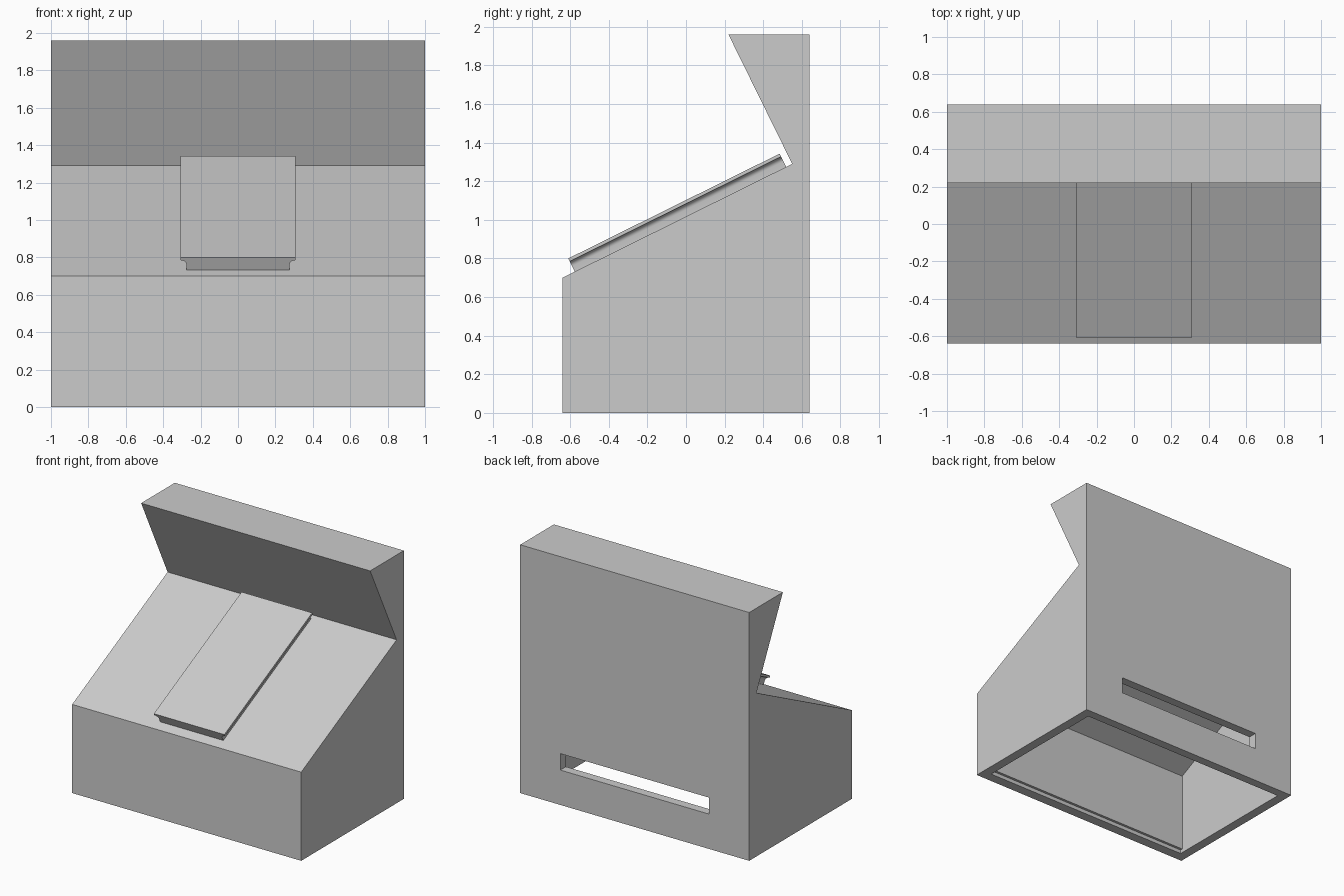
import bpy, bmesh, math
from mathutils import Matrix, Vector

cube = bpy.data.objects.get("Cube")
if cube:
    bpy.data.objects.remove(cube, do_unlink=True)

grey = bpy.data.materials.new("light grey")
grey.use_nodes = True
grey.diffuse_color = (0.6, 0.6, 0.6, 1)
grey.node_tree.nodes["Principled BSDF"].inputs["Base Color"].default_value = grey.diffuse_color


def prism(name, outline, axis, start, end):
    """Sweep a closed outline of 3D points along an axis."""
    bm = bmesh.new()
    axis = Vector(axis)
    face = bm.faces.new([bm.verts.new(Vector(p) + axis * start) for p in outline])
    new = bmesh.ops.extrude_face_region(bm, geom=[face])["geom"]
    bmesh.ops.translate(bm, vec=axis * (end - start),
                        verts=[v for v in new if isinstance(v, bmesh.types.BMVert)])
    bmesh.ops.recalc_face_normals(bm, faces=bm.faces)
    mesh = bpy.data.meshes.new(name)
    bm.to_mesh(mesh)
    bm.free()
    obj = bpy.data.objects.new(name, mesh)
    mesh.materials.append(grey)
    bpy.context.collection.objects.link(obj)
    return obj


def side_prism(name, profile, half_width):
    return prism(name, [(0, y, z) for y, z in profile], (1, 0, 0), -half_width, half_width)


def cut(target, cutter):
    cutter.hide_render = True
    mod = target.modifiers.new("cut", "BOOLEAN")
    mod.operation = "DIFFERENCE"
    mod.solver = "EXACT"
    mod.object = cutter
    bpy.context.view_layer.objects.active = target
    bpy.ops.object.modifier_apply(modifier=mod.name)
    bpy.data.objects.remove(cutter, do_unlink=True)


# Cabinet with sloped desk and overhanging head
front, back, height = -0.64, 0.64, 1.96
desk_front, desk_back = Vector((front, 0.70)), Vector((0.55, 1.29))
slope = (desk_back.y - desk_front.y) / (desk_back.x - desk_front.x)
body = side_prism("cabinet_body", [(front, 0), (back, 0), (back, height),
                                   (0.22, height), desk_back, desk_front], 1)


# Hollow interior, open below, with a small step in the front wall
def ceiling(y):
    return desk_front.y + (y - front) * slope - 0.09


wall_in, rim_in, back_in = -0.54, -0.56, 0.57
cut(body, side_prism("interior_cutter", [
    (rim_in, -0.1), (back_in, -0.1), (back_in, ceiling(back_in)),
    (wall_in, ceiling(wall_in)), (wall_in, 0.03), (rim_in, 0.03)], 0.925))

# Long slot through the back wall
cut(body, side_prism("slot_cutter", [(0.5, 0.275), (0.8, 0.275),
                                     (0.8, 0.405), (0.5, 0.405)], 0.65))

# Raised panel on the desk, with coved long sides
cove = []
for i in range(7):
    a = math.radians(90 * i / 6)
    cove.append((0.305 - 0.03 * math.sin(a), -0.045 + 0.028 * math.cos(a)))
half = [(0.308, 0), (0.308, -0.017)] + cove + [(0.275, -0.08)]
outline = half + [(-x, z) for x, z in reversed(half)]
panel = prism("raised_panel", [(x, 0, z) for x, z in outline], (0, 1, 0), 0, 1.222)
panel.data.transform(Matrix.Translation((0, -0.61, 0.80))
                     @ Matrix.Rotation(math.atan(slope), 4, "X"))

# Smooth only the cove
bpy.ops.object.select_all(action="DESELECT")
panel.select_set(True)
bpy.context.view_layer.objects.active = panel
bpy.ops.object.shade_smooth_by_angle(angle=math.radians(30))
